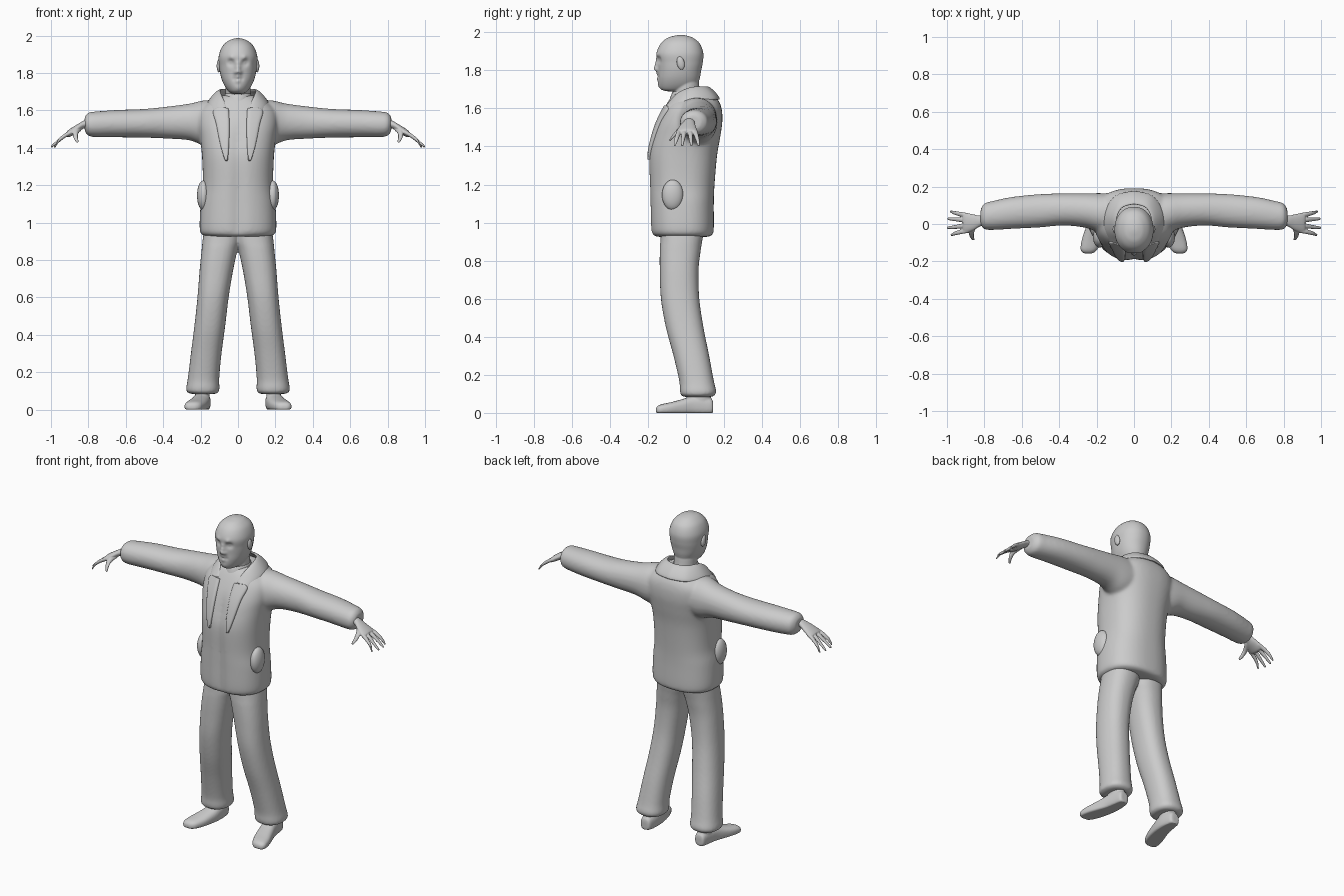
import bpy, bmesh, math
from mathutils import Vector, Matrix


def spline(rows, sub):
    """Catmull-Rom interpolation through rows of numbers."""
    out = []
    for i in range(len(rows) - 1):
        p0, p1, p2 = rows[max(i - 1, 0)], rows[i], rows[i + 1]
        p3 = rows[min(i + 2, len(rows) - 1)]
        for k in range(sub):
            t = k / sub
            out.append([0.5 * (2 * b + (c - a) * t + (2 * a - 5 * b + 4 * c - d) * t * t
                               + (3 * b - a - 3 * c + d) * t ** 3)
                        for a, b, c, d in zip(p0, p1, p2, p3)])
    return out + [list(rows[-1])]


def loft(bm, axis, rows, n=2.0, seg=32, sub=5, flip=1):
    """Rounded sections along an axis; row = position, then min/max of the other two axes."""
    rings = []
    for t, a0, a1, b0, b1 in spline(rows, sub):
        ring = []
        for k in range(seg):
            c, s = math.cos(2 * math.pi * k / seg), math.sin(2 * math.pi * k / seg)
            a = (a0 + a1) / 2 + (a1 - a0) / 2 * math.copysign(abs(c) ** (2 / n), c)
            b = (b0 + b1) / 2 + (b1 - b0) / 2 * math.copysign(abs(s) ** (2 / n), s)
            x, y, z = {'x': (t, a, b), 'y': (a, t, b), 'z': (a, b, t)}[axis]
            ring.append(bm.verts.new((x * flip, y, max(z, 0))))
        rings.append(ring)
    for r, q in zip(rings, rings[1:]):
        for k in range(seg):
            j = (k + 1) % seg
            bm.faces.new((r[k], r[j], q[j], q[k]))
    bm.faces.new(rings[0])
    bm.faces.new(rings[-1])


def dent(bm, centre, radius, push):
    """Soft push of the surface around a point."""
    c, p = Vector(centre), Vector(push)
    for v in bm.verts:
        d = (v.co - c).length / radius
        if d < 3:
            v.co += p * math.exp(-d * d)


def finish(name, bm, voxel=0, smooth=0, mirror=False):
    bmesh.ops.recalc_face_normals(bm, faces=bm.faces[:])
    me = bpy.data.meshes.new(name)
    bm.to_mesh(me)
    bm.free()
    me.polygons.foreach_set("use_smooth", [True] * len(me.polygons))
    ob = bpy.data.objects.new(name, me)
    bpy.context.collection.objects.link(ob)
    if voxel:
        m = ob.modifiers.new("fuse", 'REMESH')
        m.mode, m.voxel_size, m.use_smooth_shade = 'VOXEL', voxel, True
    if smooth:
        m = ob.modifiers.new("soften", 'SMOOTH')
        m.factor, m.iterations = 0.5, smooth
    if mirror:
        ob.modifiers.new("mirror", 'MIRROR')
    return ob


def ball(name, centre, size, tilt=0):
    bm = bmesh.new()
    mat = Matrix.Translation(centre) @ Matrix.Rotation(tilt, 4, 'X') @ Matrix.Diagonal((*size, 1))
    bmesh.ops.create_uvsphere(bm, u_segments=32, v_segments=20, radius=1, matrix=mat)
    return finish(name, bm, mirror=True)


def sheet(name, columns):
    """Surface through equal-length columns of points."""
    bm = bmesh.new()
    grid = [[bm.verts.new(p) for p in spline(c, 4)] for c in columns]
    for c, d in zip(grid, grid[1:]):
        for i in range(len(c) - 1):
            bm.faces.new((c[i], c[i + 1], d[i + 1], d[i]))
    return finish(name, bm, mirror=True)


def thicken(ob, t):
    m = ob.modifiers.new("thick", 'SOLIDIFY')
    m.thickness, m.offset = t, 0
    ob.modifiers.new("round", 'SUBSURF').levels = 2
    ob.modifiers["round"].render_levels = 2


# Jacket: torso and both sleeves fused
bm = bmesh.new()
loft(bm, 'z', [(.925, -.16, .16, -.15, .115), (.935, -.192, .192, -.175, .138),
               (.97, -.205, .205, -.186, .146), (1.1, -.2, .2, -.19, .146),
               (1.2, -.188, .188, -.193, .15), (1.35, -.192, .192, -.197, .163),
               (1.45, -.203, .203, -.178, .18), (1.53, -.215, .215, -.15, .191),
               (1.6, -.205, .205, -.115, .187), (1.65, -.15, .15, -.085, .165),
               (1.68, -.09, .09, -.06, .125)], n=2.4, seg=64)
for z in range(95, 165, 3):
    dent(bm, (0, -.18, z / 100), .03, (0, .008, 0))
for f in (1, -1):
    loft(bm, 'x', [(.05, -.06, .16, 1.42, 1.65), (.17, -.05, .165, 1.41, 1.655),
                   (.26, -.02, .164, 1.44, 1.636), (.38, -.008, .163, 1.449, 1.62),
                   (.5, -.018, .16, 1.454, 1.608), (.65, -.026, .145, 1.456, 1.602),
                   (.76, -.032, .122, 1.457, 1.594), (.8, -.028, .11, 1.464, 1.588),
                   (.82, -.005, .08, 1.49, 1.565)], n=2.1, flip=f)
jacket = finish("jacket", bm, .009, 8)

# Hip pockets
ball("pocket", (.185, -.07, 1.145), (.034, .056, .08))

# Lapels draped on the jacket front
rows = [(1.61, .05, .115), (1.59, .047, .135), (1.53, .045, .118), (1.45, .046, .102),
        (1.38, .05, .085), (1.33, .055, .068)]
lapel = sheet("lapel", [[(a + (b - a) * t, -.4, z) for z, a, b in rows] for t in (0, .33, .67, 1)])
m = lapel.modifiers.new("drape", 'SHRINKWRAP')
m.target, m.wrap_method = jacket, 'PROJECT'
m.use_project_y, m.use_positive_direction, m.use_negative_direction = True, True, False
thicken(lapel, .024)

# Folded collar
inner = [(0, .105, 1.715), (.065, .085, 1.715), (.093, .02, 1.71), (.083, -.05, 1.675), (.052, -.1, 1.61)]
outer = [(0, .178, 1.645), (.1, .152, 1.643), (.16, .06, 1.635), (.158, -.03, 1.622), (.125, -.105, 1.585)]
middle = [Vector(a).lerp(Vector(b), .5) + Vector((0, 0, .012)) for a, b in zip(inner, outer)]
thicken(sheet("collar", [inner, middle, outer]), .016)

# Shirt neck
bm = bmesh.new()
loft(bm, 'z', [(1.55, -.1, .1, -.12, .1), (1.62, -.085, .085, -.095, .095),
               (1.67, -.075, .075, -.078, .085), (1.69, -.068, .068, -.068, .078)])
finish("shirt_neck", bm)

# Head with modelled face, fused with the neck
bm = bmesh.new()
loft(bm, 'z', [(1.69, -.03, .03, -.105, 0), (1.7, -.048, .048, -.13, .03), (1.725, -.068, .068, -.142, .06),
               (1.76, -.085, .085, -.147, .073), (1.8, -.096, .096, -.147, .08),
               (1.84, -.101, .101, -.15, .088), (1.89, -.103, .103, -.155, .091),
               (1.94, -.085, .085, -.133, .073), (1.97, -.055, .055, -.098, .038),
               (1.982, -.028, .028, -.06, .005), (1.986, -.005, .005, -.035, -.025)],
     n=2.15, seg=96, sub=8)
for x in (-1, 1):
    dent(bm, (x * .037, -.14, 1.857), .019, (0, .015, 0))
    dent(bm, (x * .035, -.15, 1.882), .015, (0, -.007, 0))
    dent(bm, (x * .037, -.13, 1.856), .009, (0, -.006, 0))
    dent(bm, (x * .014, -.15, 1.803), .011, (0, -.01, 0))
    dent(bm, (x * .022, -.148, 1.768), .01, (0, .005, 0))
for y, z, r, p in [(-.15, 1.85, .014, -.008), (-.15, 1.828, .014, -.014), (-.155, 1.808, .014, -.018),
                   (-.15, 1.781, .013, -.008), (-.15, 1.768, .007, .006), (-.15, 1.756, .012, -.007),
                   (-.145, 1.718, .022, -.006)]:
    dent(bm, (0, y, z), r, (0, p, 0))
loft(bm, 'z', [(1.6, -.07, .07, -.07, .095), (1.68, -.066, .066, -.068, .076),
               (1.74, -.066, .066, -.06, .067), (1.8, -.06, .06, -.05, .06)])
finish("head", bm, .0045, 2)
ball("ear", (.102, -.028, 1.838), (.012, .02, .035), .2)

# Trousers: two legs fused at the crotch
bm = bmesh.new()
for f in (1, -1):
    loft(bm, 'z', [(.98, -.02, .18, -.13, .1), (.9, -.012, .19, -.135, .085), (.85, .003, .195, -.138, .077),
                   (.75, .025, .205, -.138, .066), (.6, .05, .217, -.132, .07),
                   (.45, .068, .233, -.106, .092), (.3, .088, .252, -.066, .122),
                   (.17, .1, .268, -.036, .146), (.115, .099, .277, -.032, .159),
                   (.094, .104, .272, -.026, .152), (.084, .12, .25, -.01, .135)], n=2.3, flip=f)
finish("trousers", bm, .008, 5)

# Shoes turned slightly outward, with ankles
bm = bmesh.new()
loft(bm, 'y', [(.143, .175, .21, .01, .05), (.133, .157, .222, -.008, .075), (.08, .147, .232, -.015, .09),
               (.03, .147, .242, -.015, .088), (-.02, .155, .258, -.015, .072),
               (-.08, .17, .278, -.012, .056), (-.13, .192, .286, -.01, .045),
               (-.15, .21, .278, -.006, .035), (-.158, .23, .262, .004, .022)], n=2.5)
loft(bm, 'z', [(.03, .152, .23, 0, .13), (.08, .153, .23, .005, .132), (.14, .155, .23, .01, .13)])
finish("shoe", bm, .005, 2, mirror=True)

# Hands: palm, four fingers and thumb fused
bm = bmesh.new()


def digit(axis, path):
    loft(bm, axis, [(t, a - r, a + r, b - r, b + r) for t, a, b, r in path], seg=16)


loft(bm, 'x', [(.77, -.005, .06, 1.51, 1.56), (.82, -.012, .045, 1.505, 1.547),
               (.86, -.035, .052, 1.48, 1.525), (.9, -.048, .06, 1.458, 1.5),
               (.915, -.044, .056, 1.46, 1.488)])
for base, tip, reach in [(.046, .066, .984), (.02, .028, .998), (-.008, -.02, 1.0), (-.035, -.058, .98)]:
    digit('x', [(.885, base, 1.486, .012), (.925, base * .7 + tip * .3, 1.465, .0125),
                (.96, base * .3 + tip * .7, 1.437, .0105), (reach - .005, tip, 1.409, .007),
                (reach, tip, 1.404, .003)])
digit('y', [(-.005, .85, 1.505, .017), (-.04, .868, 1.482, .015), (-.065, .868, 1.457, .012),
            (-.083, .86, 1.435, .008), (-.087, .858, 1.431, .004)])
finish("hand", bm, .0035, 2, mirror=True)
